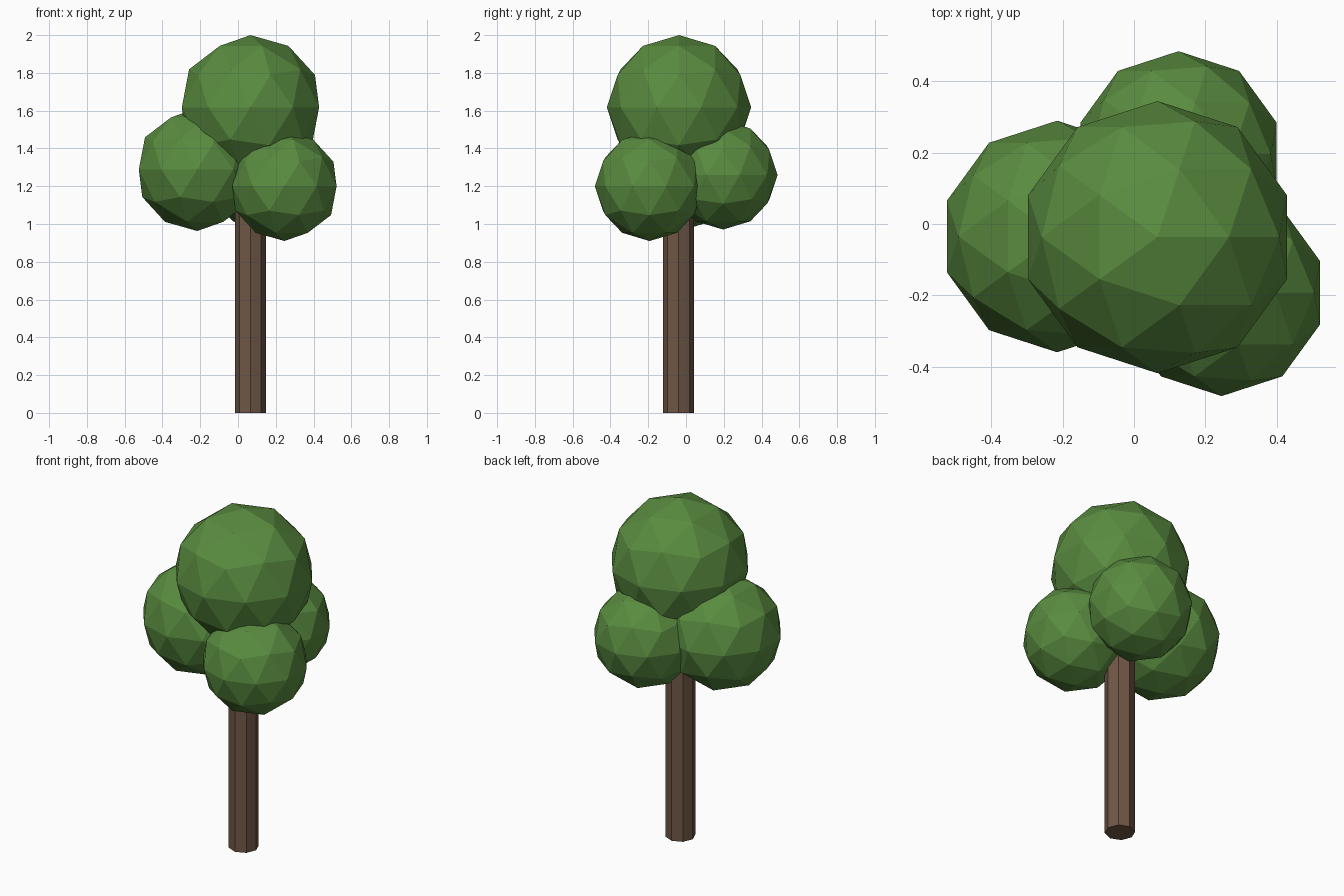
import bpy

if "Cube" in bpy.data.objects:
    bpy.data.objects.remove(bpy.data.objects["Cube"])


def material(name, color):
    m = bpy.data.materials.new(name)
    m.diffuse_color = (*color, 1)
    m.use_nodes = True
    m.node_tree.nodes["Principled BSDF"].inputs["Base Color"].default_value = m.diffuse_color
    return m


bark = material("bark_brown", (0.16, 0.095, 0.06))
leaf = material("leaf_green", (0.10, 0.26, 0.05))

# Eight-sided trunk, its top buried in the foliage
TRUNK_TOP = 1.4
bpy.ops.mesh.primitive_cylinder_add(vertices=8, radius=0.082, depth=TRUNK_TOP,
                                    location=(0.065, -0.04, TRUNK_TOP / 2))
trunk = bpy.context.object
trunk.name = "trunk"
trunk.data.materials.append(bark)

# Faceted foliage balls: name, radius, centre
foliage = [
    ("foliage_top", 0.382, (0.066, -0.037, 1.618)),
    ("foliage_left", 0.325, (-0.216, -0.035, 1.288)),
    ("foliage_front_right", 0.29, (0.246, -0.193, 1.20)),
    ("foliage_back", 0.289, (0.125, 0.196, 1.26)),
]
for name, radius, centre in foliage:
    bpy.ops.mesh.primitive_ico_sphere_add(subdivisions=2, radius=radius, location=centre)
    ball = bpy.context.object
    ball.name = name
    ball.data.materials.append(leaf)
